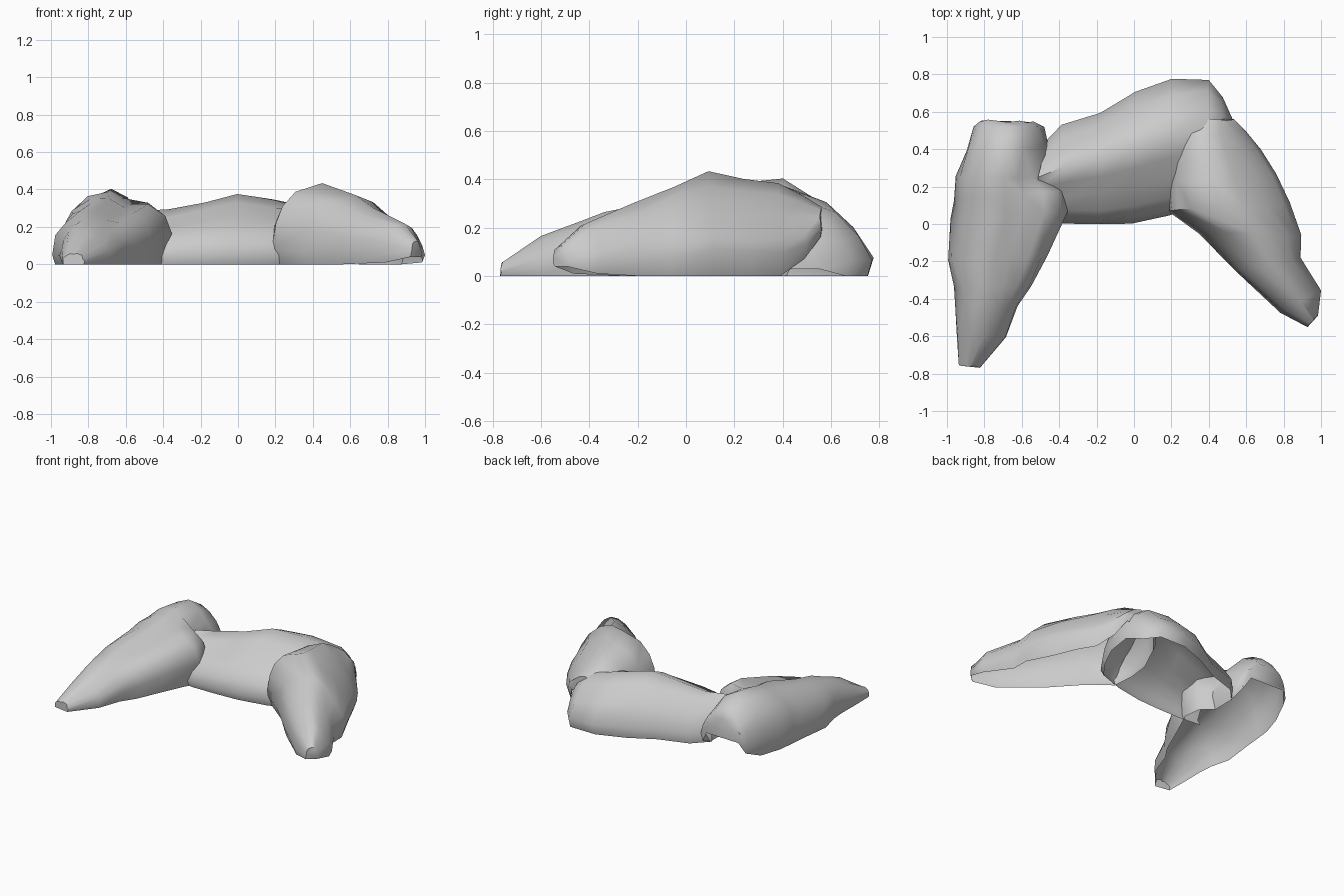
import bpy, bmesh, math, random
from mathutils import Vector

cube = bpy.data.objects.get("Cube")
if cube:
    bpy.data.objects.remove(cube, do_unlink=True)

random.seed(4)
stone = bpy.data.materials.new("pale_grey_stone")
stone.use_nodes = True
stone.diffuse_color = (0.6, 0.6, 0.6, 1)
stone.node_tree.nodes["Principled BSDF"].inputs["Base Color"].default_value = (0.6, 0.6, 0.6, 1)

# Cross-sections as (fraction across, fraction of height), from foot to foot
ROUND = [(.05, 0), (0, .2), (.04, .5), (.12, .73), (.3, .92), (.52, 1),
         (.7, .9), (.85, .7), (.96, .45), (1, .2), (.95, 0)]
TWIN = [(.04, 0), (0, .15), (.06, .55), (.14, .77), (.3, .95), (.46, 1),
        (.62, .85), (.8, .93), (.95, .76), (1, .5), (.95, 0)]
STEPPED = [(.03, 0), (0, .15), (.04, .37), (.13, .55), (.27, .69), (.42, .87),
           (.57, 1), (.73, .87), (.88, .58), (1, .22), (.97, 0)]
SHEER = [(.06, 0), (0, .2), (.02, .5), (.09, .72), (.2, .89), (.42, 1),
         (.62, .87), (.82, .66), (.96, .4), (1, .25), (.93, 0)]


def boulder(name, stations, base, other, caps=(True, True), rough=0.007):
    """Hollow rock lofted through arches: (foot a, foot b, height, lift, blend to other section)."""
    bm = bmesh.new()
    rings = []
    for ax, ay, bx, by, height, lift, blend in stations:
        a, b = Vector((ax, ay, 0)), Vector((bx, by, 0))
        ring = []
        for p, q in zip(base, other):
            across, rise = Vector(p).lerp(Vector(q), blend)
            point = a.lerp(b, across)
            point.z = lift + (height - lift) * rise
            if rise > 0:
                point += Vector([random.uniform(-rough, rough) for _ in range(3)])
                point.z = max(point.z, 0)
            ring.append(bm.verts.new(point))
        rings.append(ring)
    for r, s in zip(rings, rings[1:]):
        for i in range(len(r) - 1):
            bm.faces.new((r[i], r[i + 1], s[i + 1], s[i]))
    for closed, ring in zip(caps, (rings[0], rings[-1])):
        if closed:
            bm.faces.new(ring)
    bmesh.ops.recalc_face_normals(bm, faces=bm.faces)
    mesh = bpy.data.meshes.new(name)
    bm.to_mesh(mesh)
    bm.free()
    mesh.materials.append(stone)
    obj = bpy.data.objects.new(name, mesh)
    bpy.context.collection.objects.link(obj)
    bpy.ops.object.select_all(action='DESELECT')
    obj.select_set(True)
    bpy.context.view_layer.objects.active = obj
    bpy.ops.object.shade_smooth_by_angle(angle=math.radians(50))


# Rock on the right side: a long main ridge with a second shoulder on its inner flank
boulder("right_side_rock", [
    (-.82, .555, -.53, .545, .27, .13, 0),
    (-.86, .52, -.48, .52, .33, .05, 0),
    (-.90, .40, -.46, .41, .40, 0, 0),
    (-.95, .25, -.46, .25, .395, 0, .2),
    (-.965, .13, -.37, .18, .37, 0, .9),
    (-.975, .02, -.36, .06, .345, 0, 1),
    (-1.0, -.20, -.47, -.17, .30, 0, .8),
    (-.96, -.34, -.55, -.34, .265, 0, .6),
    (-.95, -.45, -.62, -.44, .23, 0, .3),
    (-.95, -.60, -.68, -.60, .16, 0, 0),
    (-.94, -.75, -.82, -.77, .06, 0, 0),
], ROUND, TWIN)

# Broad rock joining the two sides, stepping up from a low front slab
boulder("middle_rock", [
    (-.54, .02, -.49, .42, .28, 0, 0),
    (-.36, 0, -.39, .53, .29, 0, 0),
    (-.18, 0, -.18, .60, .33, 0, 0),
    (-.02, .005, 0, .70, .375, 0, 0),
    (.18, .04, .20, .775, .345, 0, 0),
    (.36, .10, .40, .775, .32, 0, .3),
    (.45, .22, .47, .68, .28, 0, .6),
    (.50, .36, .53, .56, .20, .03, 1),
], STEPPED, ROUND, caps=(False, True))

# Tall rock on the left side, sweeping out to the front corner
boulder("left_side_rock", [
    (.30, .57, .54, .555, .28, .16, .5),
    (.22, .48, .60, .49, .34, .07, .2),
    (.20, .38, .68, .39, .385, 0, 0),
    (.175, .22, .76, .27, .40, 0, 0),
    (.185, .07, .83, .11, .43, 0, 0),
    (.35, -.05, .90, -.06, .365, 0, .8),
    (.54, -.25, .89, -.18, .30, 0, 1),
    (.78, -.47, .995, -.36, .22, .01, 1),
    (.92, -.545, .985, -.49, .13, .04, 1),
], SHEER, ROUND)
